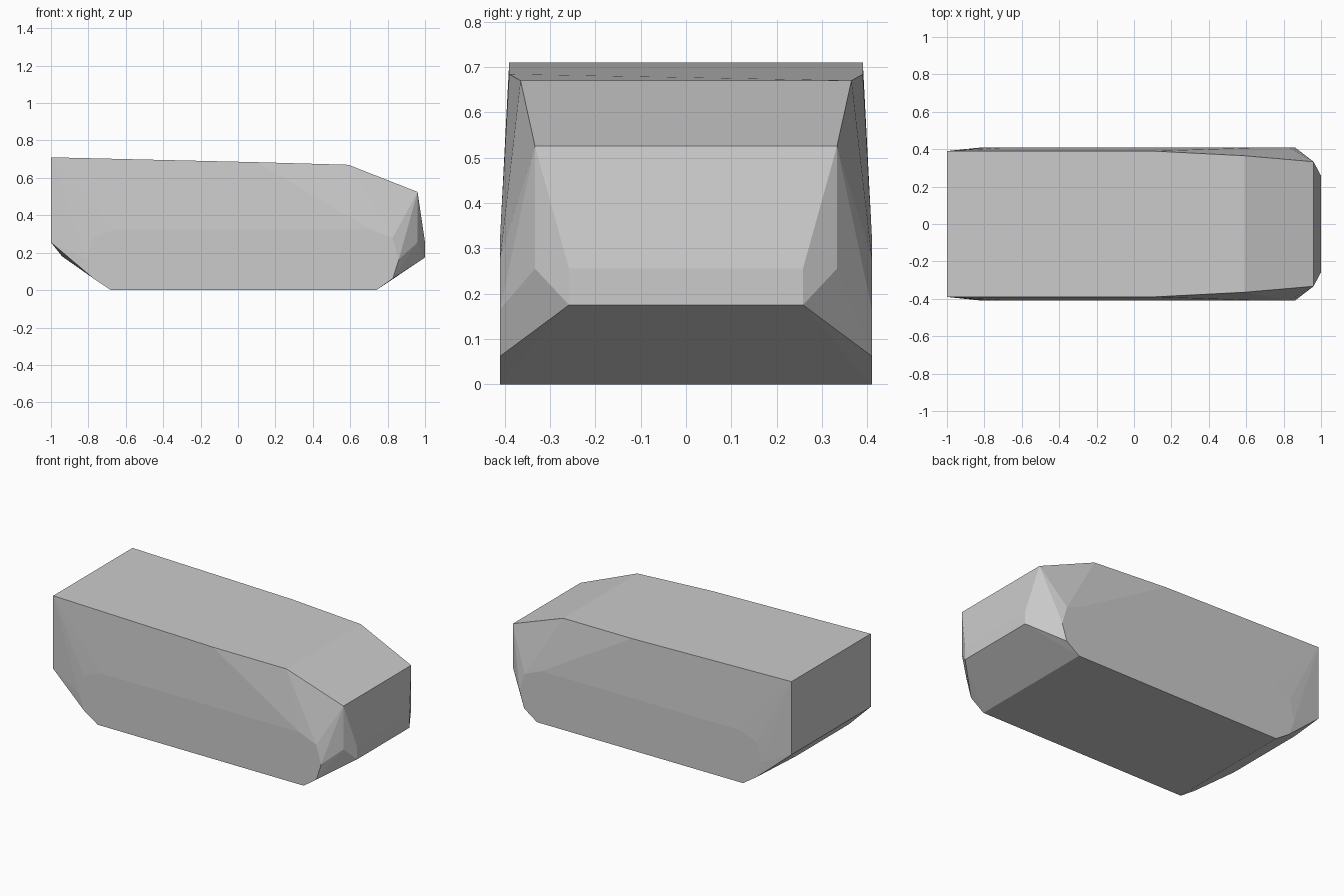
import bpy, bmesh

if "Cube" in bpy.data.objects:
    bpy.data.objects.remove(bpy.data.objects["Cube"])

# Half outline of the van-like shell; every point is mirrored in y
roof = [(-1, .39, .71), (.1, .39, .684), (.59, .365, .67)]
nose = [(.96, .333, .525), (.96, .333, .255), (1, .258, .255), (1, .258, .175)]
tail = [(-1, .39, .255), (-.94, .26, .18)]
floor = [(-.68, .41, 0), (.74, .41, 0)]

# Flat side panels end in octagonal wheel curves
side = [(x, .41, z) for x, z in [
    (.71, .325), (.826, .278), (.86, .165), (.828, .062),
    (-.66, .325), (-.775, .278), (-.81, .165), (-.775, .064)]]

# Wrap the points in one faceted convex body
bm = bmesh.new()
for x, y, z in roof + nose + tail + floor + side:
    for s in (-1, 1):
        bm.verts.new((x, s * y, z))
bmesh.ops.convex_hull(bm, input=bm.verts[:])
loose = [v for v in bm.verts if not v.link_faces]
bmesh.ops.delete(bm, geom=loose, context='VERTS')

# Merge flat areas into single panels
bmesh.ops.dissolve_limit(bm, angle_limit=.005, verts=bm.verts[:], edges=bm.edges[:])
bmesh.ops.recalc_face_normals(bm, faces=bm.faces[:])
mesh = bpy.data.meshes.new("body_shell")
bm.to_mesh(mesh)
bm.free()
bpy.context.collection.objects.link(bpy.data.objects.new("body_shell", mesh))
